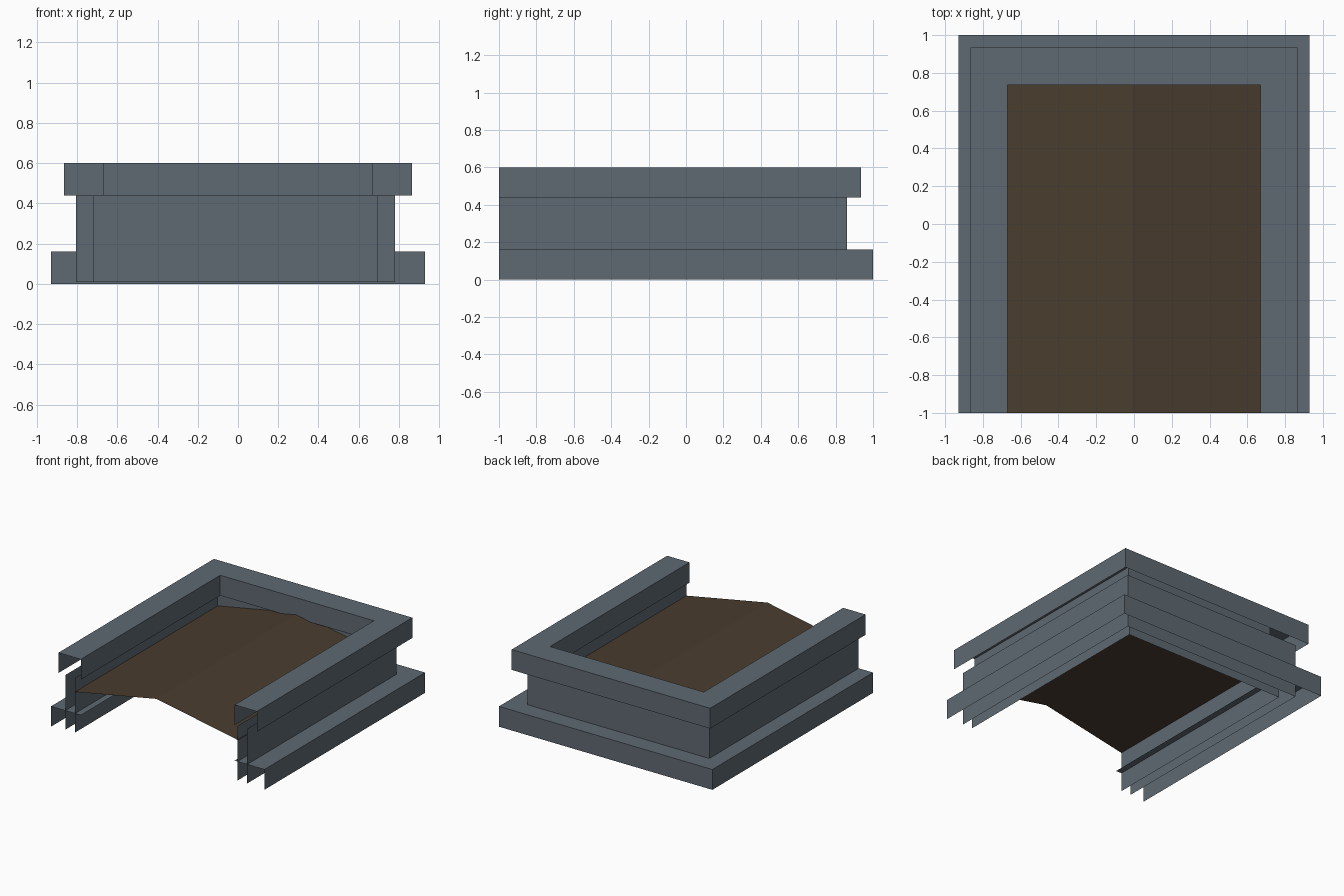
import bpy
import bmesh

if "Cube" in bpy.data.objects:
    bpy.data.objects.remove(bpy.data.objects["Cube"])


def material(name, rgb):
    m = bpy.data.materials.new(name)
    m.diffuse_color = (*rgb, 1)
    m.use_nodes = True
    m.node_tree.nodes["Principled BSDF"].inputs["Base Color"].default_value = m.diffuse_color
    return m


steel = material("slate grey", (0.115, 0.142, 0.168))
brown = material("dark brown", (0.068, 0.046, 0.027))

FRONT = -1.0


def add_object(name, bm, mat):
    me = bpy.data.meshes.new(name)
    bm.to_mesh(me)
    bm.free()
    me.materials.append(mat)
    ob = bpy.data.objects.new(name, me)
    bpy.context.collection.objects.link(ob)
    return ob


def u_sweep(name, profile, mat):
    """Open sheet: each profile point (left x, right x, back y, z) traces a U."""
    bm = bmesh.new()
    rings = []
    for xl, xr, yb, z in profile:
        path = [(xl, FRONT), (xl, yb), (xr, yb), (xr, FRONT)]
        rings.append([bm.verts.new((x, y, z)) for x, y in path])
    for a, b in zip(rings, rings[1:]):
        for i in range(3):
            bm.faces.new((a[i], b[i], b[i + 1], a[i + 1]))
    return add_object(name, bm, mat)


# top cap: outer lip, flat top, inner lip
u_sweep("top_cap", [(-0.865, 0.865, 0.935, 0.44), (-0.865, 0.865, 0.935, 0.6),
                    (-0.67, 0.67, 0.735, 0.6), (-0.67, 0.67, 0.735, 0.44)], steel)

# double wall sheets
u_sweep("outer_wall", [(-0.805, 0.78, 0.86, 0.01), (-0.805, 0.78, 0.86, 0.44)], steel)
u_sweep("inner_wall", [(-0.72, 0.695, 0.775, 0.44), (-0.72, 0.695, 0.775, 0.01)], steel)

# base skirt and ledge
u_sweep("base_skirt", [(-0.93, 0.93, 1.0, 0.0), (-0.93, 0.93, 1.0, 0.16),
                       (-0.67, 0.67, 0.735, 0.16)], steel)

# ridged deck between the walls
bm = bmesh.new()
rows = [[bm.verts.new((x, y, z)) for x, z in ((-0.72, 0.33), (-0.01, 0.465), (0.70, 0.33))]
        for y in (FRONT, 0.775)]
for i in range(2):
    bm.faces.new((rows[0][i], rows[0][i + 1], rows[1][i + 1], rows[1][i]))
add_object("ridged_deck", bm, brown)
